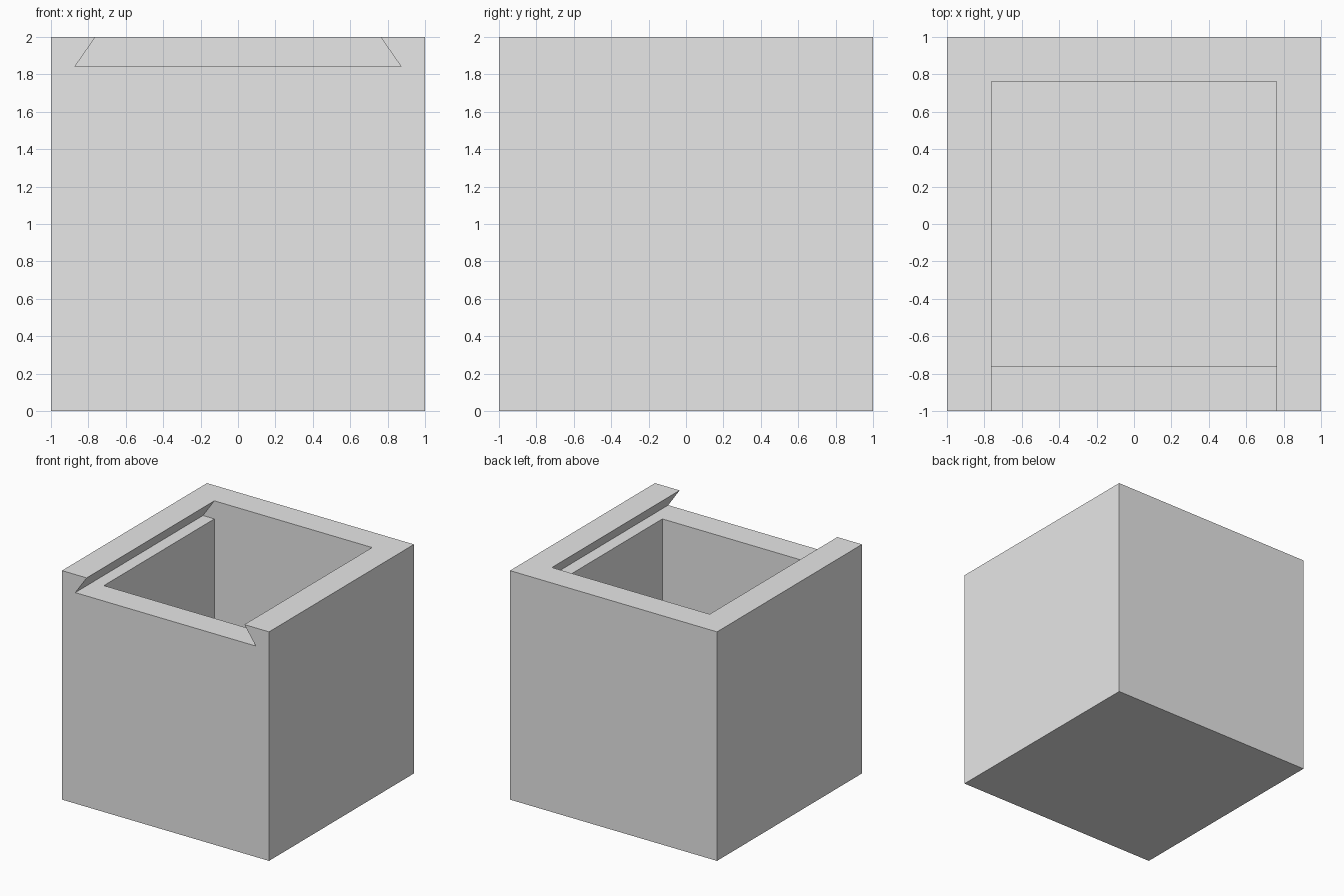
import bpy
import bmesh

cube = bpy.data.objects.get("Cube")
if cube:
    bpy.data.objects.remove(cube, do_unlink=True)

SIZE = 2.0
INNER = 0.762      # half width of the cavity and of the slot mouth
SLOT_BASE = 0.872  # half width of the slot at its ledge
LEDGE_Z = 1.842
FLOOR_Z = 0.24
OVER = 0.1         # how far cutters reach past the body

grey = bpy.data.materials.new("light_grey")
grey.use_nodes = True
grey.diffuse_color = (0.8, 0.8, 0.8, 1)
grey.node_tree.nodes["Principled BSDF"].inputs["Base Color"].default_value = (0.8, 0.8, 0.8, 1)


def prism(name, profile, y0, y1):
    """Extrude an (x, z) profile along y."""
    bm = bmesh.new()
    face = bm.faces.new([bm.verts.new((x, y0, z)) for x, z in profile])
    ext = bmesh.ops.extrude_face_region(bm, geom=[face])
    moved = [g for g in ext["geom"] if isinstance(g, bmesh.types.BMVert)]
    bmesh.ops.translate(bm, verts=moved, vec=(0, y1 - y0, 0))
    bmesh.ops.recalc_face_normals(bm, faces=bm.faces)
    mesh = bpy.data.meshes.new(name)
    bm.to_mesh(mesh)
    bm.free()
    mesh.materials.append(grey)
    obj = bpy.data.objects.new(name, mesh)
    bpy.context.collection.objects.link(obj)
    return obj


def rect(half, z0, z1):
    return [(-half, z0), (half, z0), (half, z1), (-half, z1)]


# Solid outer block
body = prism("box_body", rect(SIZE / 2, 0, SIZE), -SIZE / 2, SIZE / 2)

# Dovetail lid slot, open at the front and top, closed at the back
top = SIZE + OVER
slope = (SLOT_BASE - INNER) / (SIZE - LEDGE_Z)
mouth = INNER - slope * OVER
slot = prism("lid_slot_cutter",
             [(-SLOT_BASE, LEDGE_Z), (SLOT_BASE, LEDGE_Z), (mouth, top), (-mouth, top)],
             -SIZE / 2 - OVER, INNER)

# Square storage cavity, ending inside the slot
cavity = prism("cavity_cutter", rect(INNER, FLOOR_Z, LEDGE_Z + 0.02), -INNER, INNER)

for cutter in (slot, cavity):
    mod = body.modifiers.new(cutter.name, "BOOLEAN")
    mod.operation = "DIFFERENCE"
    mod.solver = "EXACT"
    mod.object = cutter

# Bake the cuts and drop the cutters
bpy.context.view_layer.objects.active = body
body.select_set(True)
for mod in list(body.modifiers):
    bpy.ops.object.modifier_apply(modifier=mod.name)
for cutter in (slot, cavity):
    bpy.data.objects.remove(cutter, do_unlink=True)
